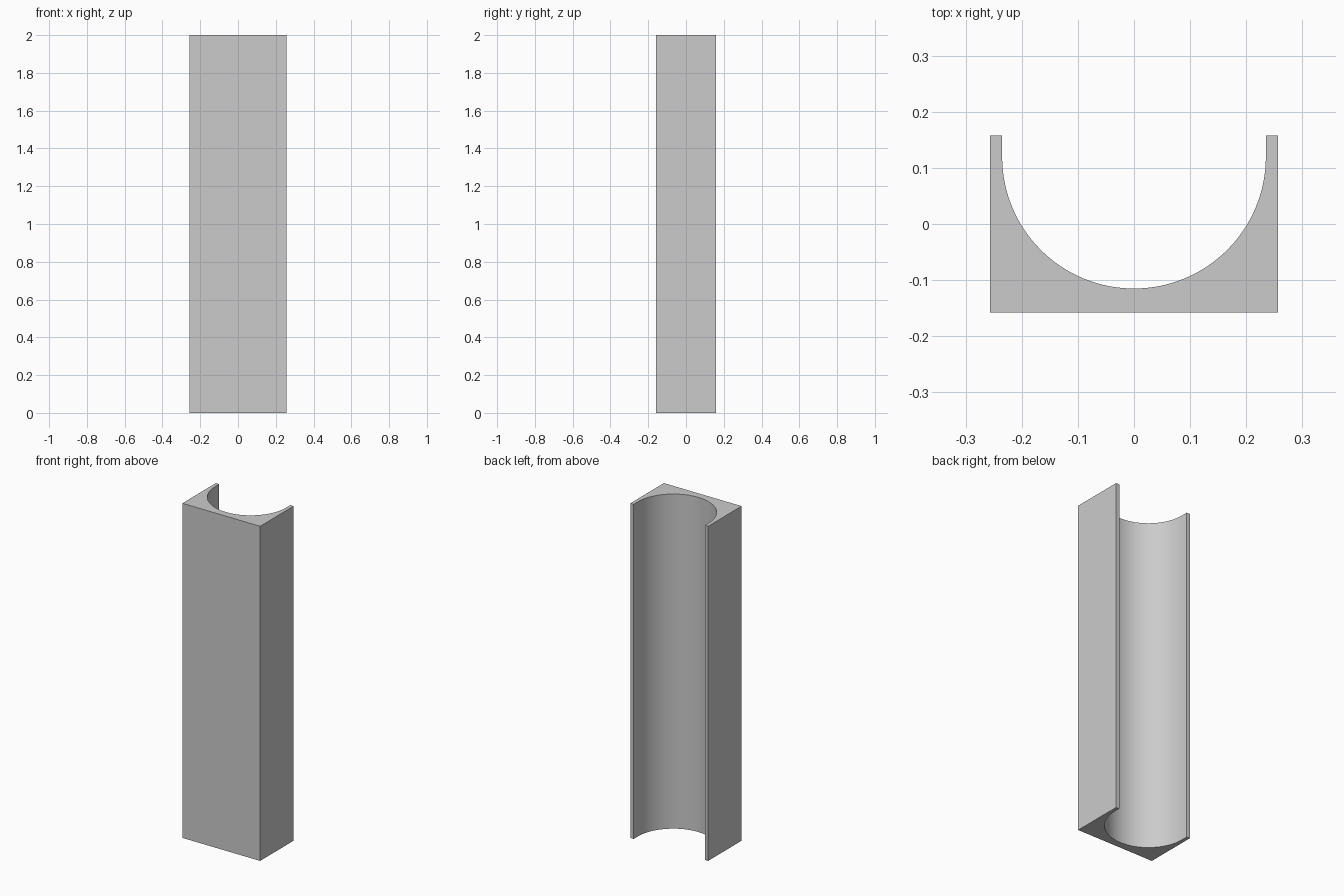
import bpy, bmesh, math

cube = bpy.data.objects.get("Cube")
if cube:
    bpy.data.objects.remove(cube, do_unlink=True)

HALF_W, HALF_D, HEIGHT = 0.257, 0.158, 2.0
RADIUS, ARC_Y, SEGMENTS = 0.235, 0.12, 64

# Plain grey material
grey = bpy.data.materials.new("plain_grey")
grey.use_nodes = True
colour = (0.6, 0.6, 0.6, 1)
grey.diffuse_color = colour
grey.node_tree.nodes["Principled BSDF"].inputs["Base Color"].default_value = colour

# Channel profile: square outside, half-round hollow open to the back
profile = [(-RADIUS, HALF_D), (-HALF_W, HALF_D), (-HALF_W, -HALF_D),
           (HALF_W, -HALF_D), (HALF_W, HALF_D), (RADIUS, HALF_D)]
for i in range(SEGMENTS + 1):
    a = math.pi * i / SEGMENTS
    profile.append((RADIUS * math.cos(a), ARC_Y - RADIUS * math.sin(a)))

# Extrude the profile upward
bm = bmesh.new()
base = bm.faces.new([bm.verts.new((x, y, 0)) for x, y in profile])
result = bmesh.ops.extrude_face_region(bm, geom=[base], use_keep_orig=True)
top = [v for v in result["geom"] if isinstance(v, bmesh.types.BMVert)]
bmesh.ops.translate(bm, verts=top, vec=(0, 0, HEIGHT))
bmesh.ops.recalc_face_normals(bm, faces=bm.faces)

mesh = bpy.data.meshes.new("half_round_channel")
bm.to_mesh(mesh)
bm.free()
mesh.materials.append(grey)
channel = bpy.data.objects.new("half_round_channel", mesh)
bpy.context.collection.objects.link(channel)

# Smooth hollow with crisp outer edges
bpy.ops.object.select_all(action="DESELECT")
channel.select_set(True)
bpy.context.view_layer.objects.active = channel
bpy.ops.object.shade_smooth_by_angle(angle=math.radians(30))
